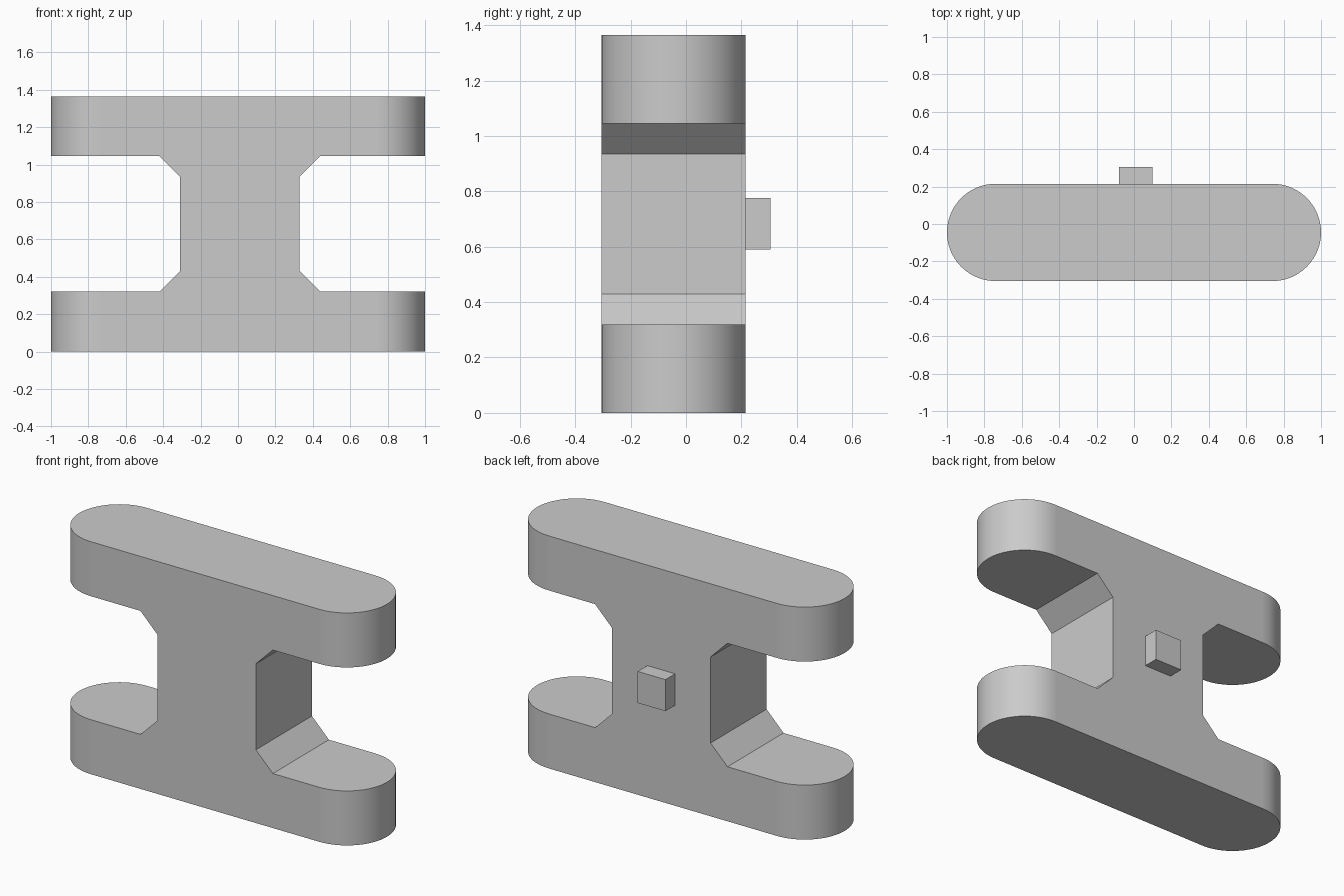
import bpy
import bmesh
from math import sin, cos, pi, radians
from mathutils import Vector

if "Cube" in bpy.data.objects:
    bpy.data.objects.remove(bpy.data.objects["Cube"])

HEIGHT, BAR = 1.365, 0.32            # overall height, bar thickness
Y_MID, RADIUS = -0.045, 0.26         # rounded bar ends
X_MID, HALF_WEB, CHAMFER = 0.01, 0.32, 0.11

grey = bpy.data.materials.new("plain grey")
grey.use_nodes = True
grey.diffuse_color = (0.6, 0.6, 0.6, 1)
grey.node_tree.nodes["Principled BSDF"].inputs["Base Color"].default_value = (0.6, 0.6, 0.6, 1)


def prism(name, points, direction):
    """Extrude a closed outline along a direction."""
    bm = bmesh.new()
    face = bm.faces.new([bm.verts.new(p) for p in points])
    top = bmesh.ops.extrude_face_region(bm, geom=[face])
    verts = [v for v in top["geom"] if isinstance(v, bmesh.types.BMVert)]
    bmesh.ops.translate(bm, verts=verts, vec=Vector(direction))
    bmesh.ops.recalc_face_normals(bm, faces=bm.faces)
    mesh = bpy.data.meshes.new(name)
    bm.to_mesh(mesh)
    bm.free()
    mesh.materials.append(grey)
    obj = bpy.data.objects.new(name, mesh)
    bpy.context.collection.objects.link(obj)
    return obj


# Body: a tall slab with rounded ends
steps = 32
outline = []
for side in (1, -1):
    for i in range(steps + 1):
        a = -pi / 2 + pi * i / steps
        outline.append((side * (1 - RADIUS + RADIUS * cos(a)),
                        Y_MID + side * RADIUS * sin(a), 0))
body = prism("body", outline, (0, 0, HEIGHT))

# Chamfered side notches leave the upper bar, web and lower bar
for side in (1, -1):
    web, foot = X_MID + side * HALF_WEB, X_MID + side * (HALF_WEB + CHAMFER)
    low, high = BAR, HEIGHT - BAR
    notch = [(side * 2, low), (foot, low), (web, low + CHAMFER),
             (web, high - CHAMFER), (foot, high), (side * 2, high)]
    cutter = prism("notch_cutter", [(x, -1, z) for x, z in notch], (0, 2, 0))
    cutter.hide_render = True
    cut = body.modifiers.new("notch", 'BOOLEAN')
    cut.operation, cut.solver, cut.object = 'DIFFERENCE', 'EXACT', cutter
    bpy.context.view_layer.objects.active = body
    bpy.ops.object.modifier_apply(modifier=cut.name)
    bpy.data.objects.remove(cutter)

# Smooth the rounded ends, keep the planar faces flat
bpy.ops.object.select_all(action='DESELECT')
body.select_set(True)
bpy.context.view_layer.objects.active = body
bpy.ops.object.shade_smooth_by_angle(angle=radians(30))
for p in body.data.polygons:
    if abs(p.normal.y) > 0.9999 or abs(p.normal.z) > 0.1:
        p.use_smooth = False

# Small block on the back
x0, x1, z0, z1 = X_MID - 0.09, X_MID + 0.09, 0.59, 0.775
prism("back_block", [(x, Y_MID + RADIUS, z) for x, z in
                     ((x0, z0), (x1, z0), (x1, z1), (x0, z1))], (0, 0.09, 0))
